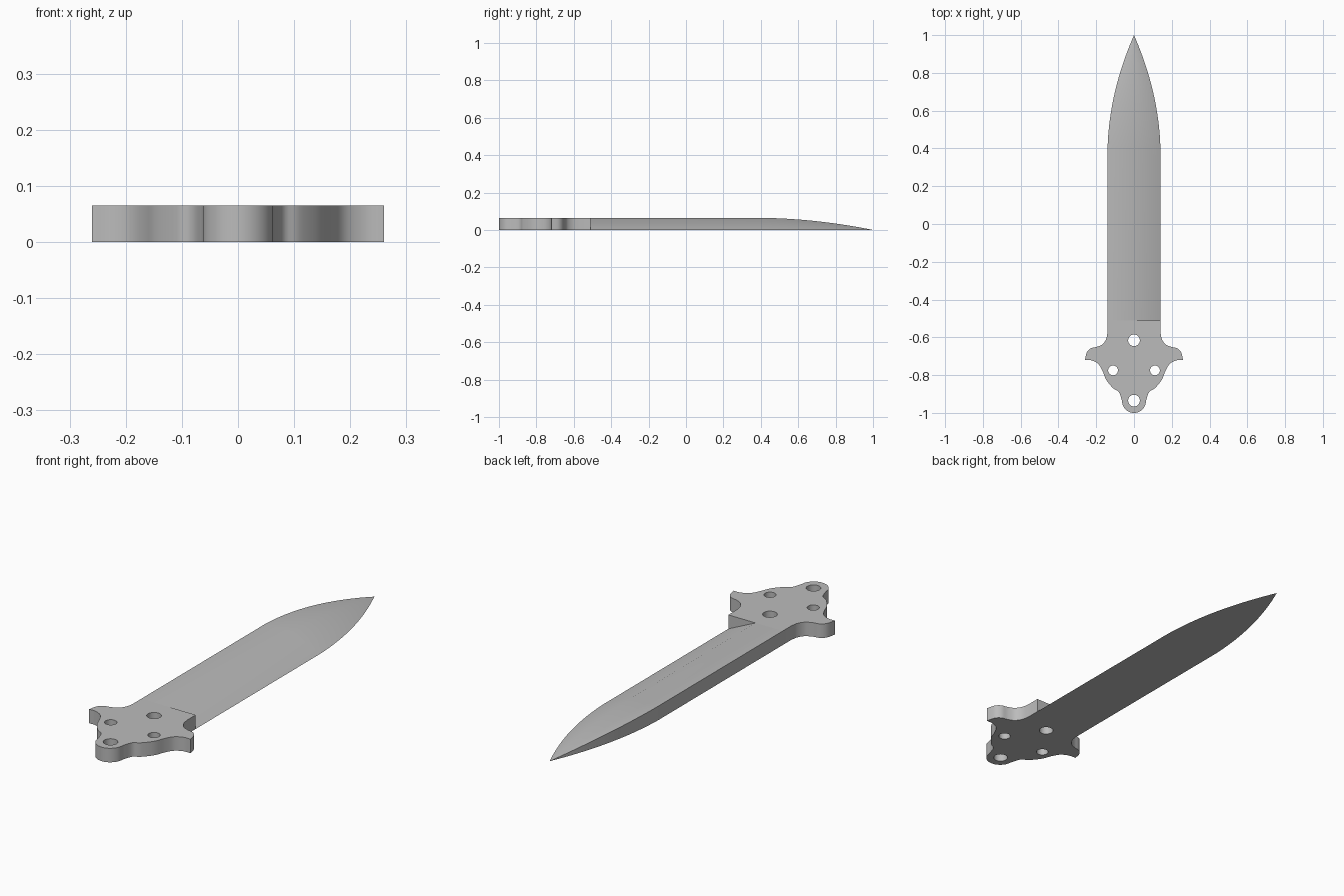
import bpy, bmesh, math
from mathutils import Vector

cube = bpy.data.objects.get("Cube")
if cube:
    bpy.data.objects.remove(cube, do_unlink=True)

THICK, HALF = 0.065, 0.14           # plate thickness, blade half width
HEEL, SHOULDER, TIP = -0.51, 0.4, 1.0

steel = bpy.data.materials.new("grey steel")
steel.use_nodes = True
steel.diffuse_color = (0.5, 0.5, 0.5, 1)
steel.node_tree.nodes["Principled BSDF"].inputs["Base Color"].default_value = (0.5, 0.5, 0.5, 1)


def add_object(name, bm):
    bmesh.ops.remove_doubles(bm, verts=bm.verts, dist=1e-5)
    bmesh.ops.recalc_face_normals(bm, faces=bm.faces)
    mesh = bpy.data.meshes.new(name)
    bm.to_mesh(mesh)
    bm.free()
    mesh.materials.clear()
    mesh.materials.append(steel)
    obj = bpy.data.objects.new(name, mesh)
    bpy.context.collection.objects.link(obj)
    bpy.ops.object.select_all(action='DESELECT')
    obj.select_set(True)
    bpy.context.view_layer.objects.active = obj
    bpy.ops.object.shade_smooth_by_angle(angle=math.radians(30))
    return obj


def smooth_run(points, steps=5):
    """Smooth line through the points, ends included."""
    p = [Vector(q) for q in points]
    p = [2 * p[0] - p[1]] + p + [2 * p[-1] - p[-2]]
    out = []
    for a, b, c, d in zip(p, p[1:], p[2:], p[3:]):
        for i in range(steps):
            t = i / steps
            out.append(0.5 * (2 * b + (c - a) * t + (2 * a - 5 * b + 4 * c - d) * t ** 2
                              + (3 * b - a - 3 * c + d) * t ** 3))
    return out + [p[-2]]


def arc(cx, cy, r, start, end, n):
    return [Vector((cx + r * math.cos(start + (end - start) * i / n),
                    cy + r * math.sin(start + (end - start) * i / n))) for i in range(n + 1)]


# Handle outline: guard lobe, grip flank and round tail, mirrored
lobe = smooth_run([(HALF, -0.57), (0.146, -0.605), (0.165, -0.635), (0.195, -0.65),
                   (0.228, -0.658), (0.25, -0.68), (0.26, -0.72)])
flank = smooth_run([(0.26, -0.72), (0.225, -0.722), (0.19, -0.74), (0.168, -0.775),
                    (0.147, -0.825), (0.11, -0.87), (0.08, -0.89), (0.063, -0.937)])
tail = arc(0, -0.937, 0.063, 0, -math.pi / 2, 10)
side = [Vector((HALF, HEEL))] + lobe + flank[1:] + tail[1:]
outline = [Vector((0, HEEL))] + side + [Vector((-p.x, p.y)) for p in reversed(side[:-1])]

holes = [(0, -0.616, 0.031), (0, -0.935, 0.031), (0.111, -0.775, 0.026), (-0.111, -0.775, 0.026)]
loops = [outline] + [arc(x, y, r, 0, math.tau, 28)[:-1] for x, y, r in holes]

curve = bpy.data.curves.new("handle_outline", 'CURVE')
curve.dimensions = '2D'
curve.fill_mode = 'BOTH'
curve.extrude = THICK / 2
for loop in loops:
    spline = curve.splines.new('POLY')
    spline.points.add(len(loop) - 1)
    for point, p in zip(spline.points, loop):
        point.co = (p.x, p.y, 0, 1)
    spline.use_cyclic_u = True
helper = bpy.data.objects.new("handle_outline", curve)
bpy.context.collection.objects.link(helper)
bpy.context.view_layer.update()
plate = bpy.data.meshes.new_from_object(helper.evaluated_get(bpy.context.evaluated_depsgraph_get()))
bpy.data.objects.remove(helper, do_unlink=True)

bm = bmesh.new()
bm.from_mesh(plate)
bmesh.ops.translate(bm, verts=bm.verts, vec=(0, 0, THICK / 2))
# Open the wall where the spine half of the blade continues
joint = [f for f in bm.faces if all(v.co.y > HEEL - 0.001 for v in f.verts)
         and f.calc_center_median().x < 0]
bmesh.ops.delete(bm, geom=joint, context='FACES')
add_object("handle", bm)

# Blade: flat spine half on -x, ground edge half on +x, both thinning to the point
bm = bmesh.new()
rings = []
STEPS = 24
for i in range(-1, STEPS):
    t = max(i, 0) / STEPS
    y = HEEL if i < 0 else SHOULDER + (TIP - SHOULDER) * t
    k = 1 - 0.12 * t - 0.88 * t * t
    w, h = HALF * k, THICK * k
    rings.append([bm.verts.new(c) for c in
                  ((-w, y, 0), (-w, y, h), (0, y, h), (w, y, 0), (0, y, 0))])
for a, b in zip(rings, rings[1:]):
    for j in range(5):
        n = (j + 1) % 5
        bm.faces.new((a[j], a[n], b[n], b[j]))
point = bm.verts.new((0, TIP, 0))
for j in range(5):
    bm.faces.new((rings[-1][j], rings[-1][(j + 1) % 5], point))
add_object("blade", bm)
